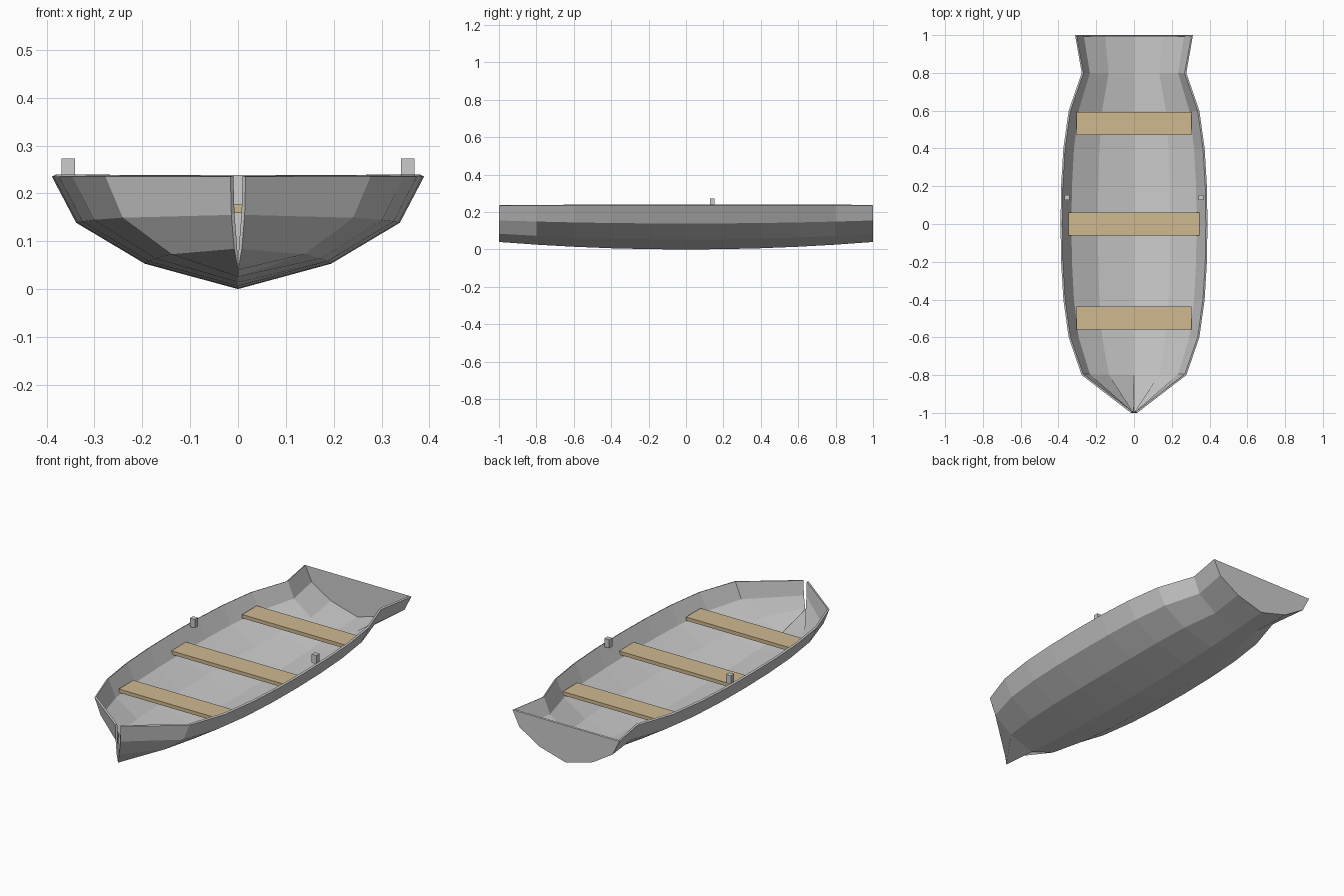
import bpy, bmesh

if "Cube" in bpy.data.objects:
    bpy.data.objects.remove(bpy.data.objects["Cube"])

wood = bpy.data.materials.new("wood")
wood.diffuse_color = (0.62, 0.48, 0.28, 1)
wood.use_nodes = True
wood.node_tree.nodes["Principled BSDF"].inputs["Base Color"].default_value = wood.diffuse_color


def box(name, lo, hi, mat=None):
    bm = bmesh.new()
    bmesh.ops.create_cube(bm, size=1)
    for v in bm.verts:
        v.co = [(a + b) / 2 + c * (b - a) for a, b, c in zip(lo, hi, v.co)]
    me = bpy.data.meshes.new(name)
    bm.to_mesh(me)
    bm.free()
    ob = bpy.data.objects.new(name, me)
    bpy.context.collection.objects.link(ob)
    if mat:
        me.materials.append(mat)
    return ob


# Hull: one cross-section scaled along the length, open at the bow
TOP = 0.235
half_widths = [0.016, 0.277, 0.346, 0.374, 0.386, 0.389,
               0.386, 0.374, 0.346, 0.277, 0.312]
side = [(0.5, 0.225), (0.87, 0.59), (1, 1)]
section = [(-x, z) for x, z in reversed(side)] + [(0, 0)] + side

bm = bmesh.new()
rings = []
for i, w in enumerate(half_widths):
    y = -1 + 0.2 * i
    keel = 0.04 * y * y
    rings.append([bm.verts.new((x * w, y, keel + (TOP - keel) * z))
                  for x, z in section])
for a, b in zip(rings, rings[1:]):
    for j in range(len(section) - 1):
        bm.faces.new((a[j], a[j + 1], b[j + 1], b[j]))
# Flat transom closes the stern
bm.faces.new(rings[-1])
bmesh.ops.recalc_face_normals(bm, faces=bm.faces)
bm.normal_update()
# Make sure the bottom faces point outwards
if min(bm.faces, key=lambda f: f.calc_center_median().z).normal.z > 0:
    bmesh.ops.reverse_faces(bm, faces=bm.faces)
me = bpy.data.meshes.new("hull")
bm.to_mesh(me)
bm.free()
hull = bpy.data.objects.new("hull", me)
bpy.context.collection.objects.link(hull)
shell = hull.modifiers.new("shell", 'SOLIDIFY')
shell.thickness = 0.01
shell.offset = -1

# Bench seats
for name, y, w in (("bow", -0.497, 0.305), ("middle", 0.001, 0.346),
                   ("stern", 0.531, 0.305)):
    box(name + "_seat", (-w, y - 0.061, 0.159), (w, y + 0.061, 0.178), wood)

# Oarlock blocks
for name, x in (("left", -0.355), ("right", 0.355)):
    box(name + "_oarlock", (x - 0.014, 0.127, 0.228), (x + 0.014, 0.153, 0.273))
